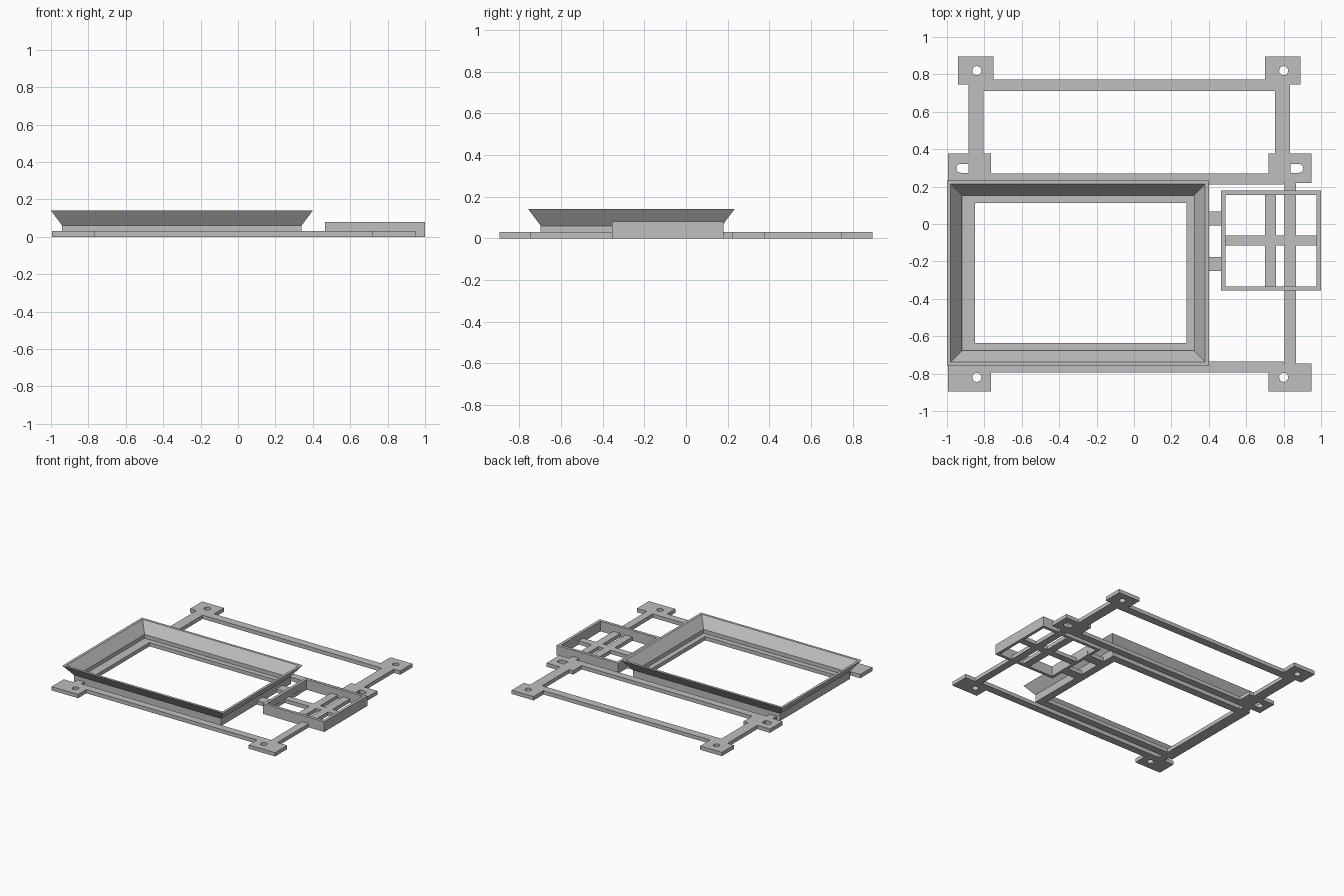
import bpy, math

cube = bpy.data.objects.get("Cube")
if cube:
    bpy.data.objects.remove(cube, do_unlink=True)

grey = bpy.data.materials.new("plain grey")
grey.use_nodes = True
grey.diffuse_color = (0.52, 0.52, 0.52, 1)
grey.node_tree.nodes["Principled BSDF"].inputs["Base Color"].default_value = grey.diffuse_color

THICK = 0.03     # plate thickness
WALL = 0.08      # tray wall height
HOLE_R = 0.024


def add_object(name, mesh):
    mesh.materials.clear()
    mesh.materials.append(grey)
    obj = bpy.data.objects.new(name, mesh)
    bpy.context.collection.objects.link(obj)
    return obj


def rect(x0, x1, y0, y1, inset=0):
    return [(x0 + inset, y0 + inset), (x1 - inset, y0 + inset),
            (x1 - inset, y1 - inset), (x0 + inset, y1 - inset)]


def ring(name, bounds, profile):
    """Rectangular frame: sweep a closed (inset, height) profile round the bounds."""
    verts = [(x, y, z) for inset, z in profile for x, y in rect(*bounds, inset)]
    n = len(profile)
    faces = []
    for i in range(n):
        a, b = 4 * i, 4 * ((i + 1) % n)
        for k in range(4):
            m = (k + 1) % 4
            faces.append((a + k, b + k, b + m, a + m))
    mesh = bpy.data.meshes.new(name)
    mesh.from_pydata(verts, [], [f[::-1] for f in faces])
    return add_object(name, mesh)


def bar(name, x0, x1, y0, y1, top=THICK):
    base = rect(x0, x1, y0, y1)
    verts = [(x, y, z) for z in (0, top) for x, y in base]
    faces = [(3, 2, 1, 0), (4, 5, 6, 7)]
    faces += [(k, (k + 1) % 4, (k + 1) % 4 + 4, k + 4) for k in range(4)]
    mesh = bpy.data.meshes.new(name)
    mesh.from_pydata(verts, [], faces)
    return add_object(name, mesh)


def pierced_plate(name, outlines):
    """Flat plate from a filled outline with holes."""
    curve = bpy.data.curves.new(name + "_outline", "CURVE")
    curve.dimensions = "2D"
    curve.fill_mode = "BOTH"
    curve.extrude = THICK / 2
    for points in outlines:
        spline = curve.splines.new("POLY")
        spline.points.add(len(points) - 1)
        for p, (x, y) in zip(spline.points, points):
            p.co = (x, y, 0, 1)
        spline.use_cyclic_u = True
    helper = bpy.data.objects.new(name + "_helper", curve)
    bpy.context.collection.objects.link(helper)
    graph = bpy.context.evaluated_depsgraph_get()
    mesh = bpy.data.meshes.new_from_object(helper.evaluated_get(graph))
    bpy.data.objects.remove(helper, do_unlink=True)
    for v in mesh.vertices:
        v.co.z += THICK / 2
    for p in mesh.polygons:
        p.use_smooth = False
    return add_object(name, mesh)


def round_hole(cx, cy, sides=20):
    return [(cx + HOLE_R * math.cos(2 * math.pi * i / sides),
             cy + HOLE_R * math.sin(2 * math.pi * i / sides)) for i in range(sides)]


def slot_hole(flat_x, tip_x, cy, sides=10):
    """Slot with one square end and one rounded end."""
    s = 1 if tip_x > flat_x else -1
    cx = tip_x - s * HOLE_R
    arc = [(cx + s * HOLE_R * math.cos(a), cy + HOLE_R * math.sin(a))
           for a in (math.pi * (i / sides - 0.5) for i in range(sides + 1))]
    return [(flat_x, cy - HOLE_R)] + arc + [(flat_x, cy + HOLE_R)]


# Mounting tabs
pierced_plate("back_right_tab", [rect(-0.94, -0.75, 0.746, 0.896), round_hole(-0.84, 0.82)])
pierced_plate("back_left_tab", [rect(0.70, 0.89, 0.746, 0.896), round_hole(0.80, 0.82)])
pierced_plate("front_right_tab", [rect(-0.995, -0.765, -0.896, -0.746), round_hole(-0.84, -0.82)])
pierced_plate("front_left_tab", [rect(0.72, 0.95, -0.896, -0.746), round_hole(0.80, -0.82)])
pierced_plate("middle_right_tab", [rect(-0.995, -0.765, 0.22, 0.377), slot_hole(-0.885, -0.95, 0.298)])
pierced_plate("middle_left_tab", [rect(0.72, 0.95, 0.22, 0.377), slot_hole(0.837, 0.905, 0.298)])

# Rails joining the tabs
bar("back_rail", -0.805, 0.755, 0.71, 0.773)
bar("back_right_rail", -0.885, -0.805, 0.25, 0.773)
bar("back_left_rail", 0.755, 0.835, 0.25, 0.773)
bar("middle_rail", -0.85, 0.80, 0.212, 0.27)
bar("front_rail", -0.85, 0.80, -0.794, -0.735)
bar("front_right_side_rail", -0.91, -0.85, -0.76, 0.24)
bar("front_left_side_rail", 0.805, 0.865, -0.76, 0.24)

# Large frame with flared rim and inner ledge
ring("flared_frame", (-1.0, 0.40, -0.757, 0.233),
     [(0.06, 0), (0.06, 0.06), (0, 0.14), (0.02, 0.14),
      (0.08, 0.06), (0.08, THICK), (0.12, THICK), (0.12, 0)])

# Small tray with cross bars
ring("tray_wall", (0.465, 1.0, -0.356, 0.179),
     [(0, 0), (0, WALL), (0.023, WALL), (0.023, 0)])
bar("tray_long_bar", 0.70, 0.76, -0.34, 0.16)
bar("tray_cross_bar", 0.48, 0.985, -0.115, -0.061)

# Links between frame and tray
for side, y in (("back", 0.03), ("front", -0.214)):
    bar(side + "_link", 0.33, 0.49, y - 0.037, y + 0.037)
